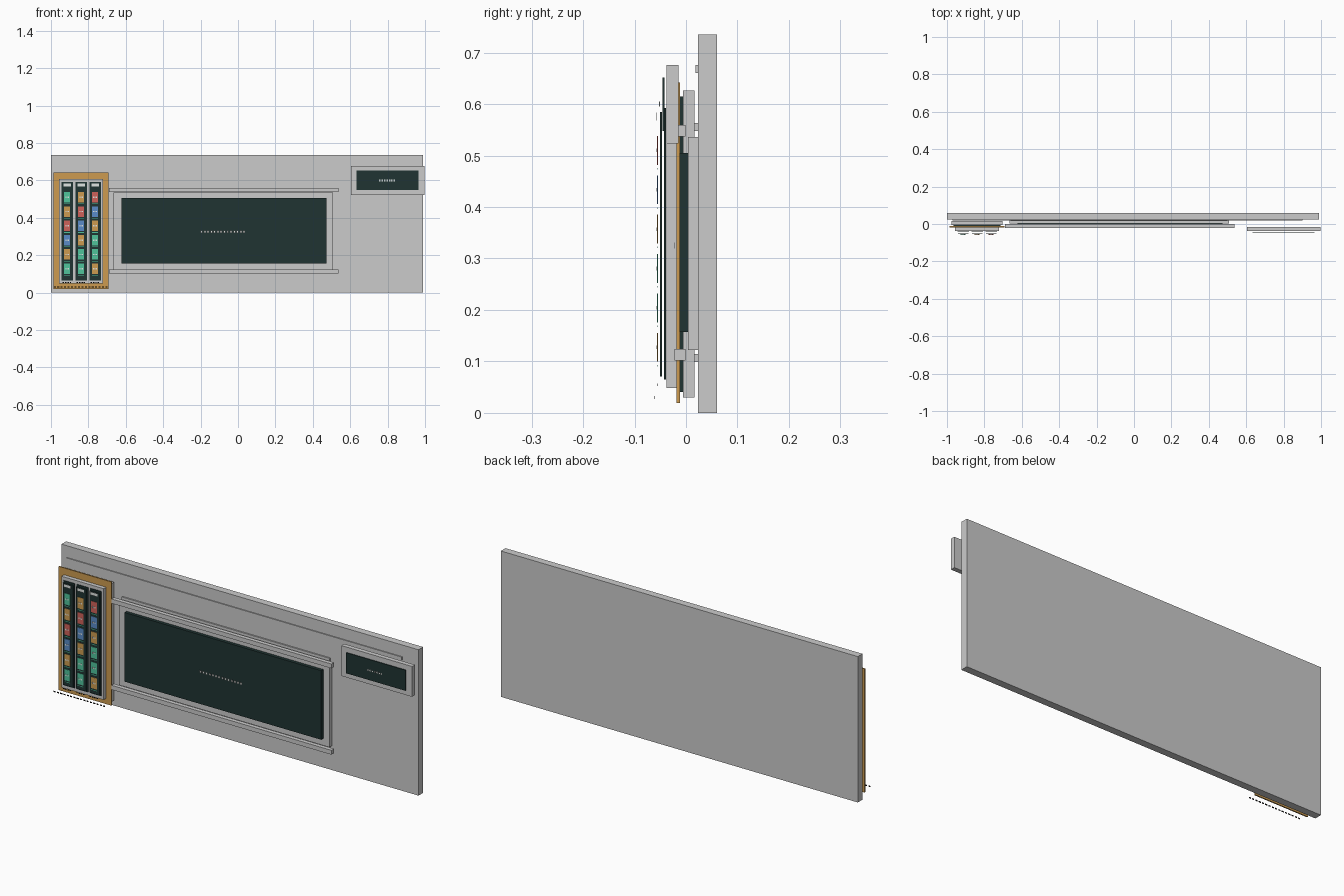
import bpy

cube = bpy.data.objects.get("Cube")
if cube:
    bpy.data.objects.remove(cube, do_unlink=True)


def material(name, r, g, b):
    m = bpy.data.materials.new(name)
    m.use_nodes = True
    m.diffuse_color = (r, g, b, 1)
    m.node_tree.nodes["Principled BSDF"].inputs["Base Color"].default_value = (r, g, b, 1)
    return m


grey = material("grey", 0.6, 0.6, 0.6)
dark = material("dark_teal", 0.014, 0.034, 0.032)
gold = material("gold", 0.61, 0.33, 0.08)
green = material("green", 0.08, 0.55, 0.33)
red = material("red", 0.63, 0.12, 0.1)
blue = material("blue", 0.1, 0.26, 0.58)
pale = material("pale", 0.75, 0.78, 0.76)
black = material("black", 0.01, 0.01, 0.01)


def box(name, x, y, z, mat):
    """Box from (low, high) pairs on each axis."""
    bpy.ops.mesh.primitive_cube_add(size=1, location=[sum(p) / 2 for p in (x, y, z)])
    ob = bpy.context.object
    ob.name = name
    ob.scale = [p[1] - p[0] for p in (x, y, z)]
    bpy.ops.object.transform_apply(location=False, rotation=False, scale=True)
    ob.data.materials.append(mat)
    return ob


def dashes(name, x, y, z, count, height, mat):
    """Row of tiny marks between two x positions."""
    step = (x[1] - x[0]) / count
    for i in range(count):
        left = x[0] + i * step
        box(name, (left, left + step * 0.6), (y, y + 0.001),
            (z - height / 2, z + height / 2), mat)


# Back wall and thin trim strips
box("back_wall", (-1, 0.99), (0.023, 0.06), (0, 0.735), grey)
box("top_trim", (-0.97, 0.9), (0.018, 0.023), (0.66, 0.676), grey)
for z in (0.548, 0.099):
    box("rail_backing", (-0.66, 0.5), (0.016, 0.023), (z, z + 0.015), grey)

# Central display with rails above and below
box("display_panel", (-0.665, 0.507), (0.004, 0.023), (0.122, 0.536), grey)
box("display_screen", (-0.623, 0.473), (-0.013, 0.004), (0.157, 0.505), dark)
dashes("display_mark", (-0.2, 0.045), -0.022, 0.325, 14, 0.012, pale)
for name, z in (("upper_rail", 0.537), ("lower_rail", 0.102)):
    box(name, (-0.69, 0.536), (-0.022, -0.001), (z, z + 0.022), grey)

# Small raised sign on the left end
box("sign_panel", (0.603, 0.997), (-0.038, -0.015), (0.523, 0.676), grey)
box("sign_screen", (0.634, 0.965), (-0.046, -0.042), (0.548, 0.652), dark)
dashes("sign_mark", (0.755, 0.845), -0.052, 0.6, 7, 0.01, pale)

# Layered cabinet on the right end
box("cabinet_base", (-0.977, -0.703), (-0.006, 0.017), (0.03, 0.626), grey)
box("cabinet_backing", (-0.965, -0.715), (-0.012, -0.006), (0.041, 0.615), dark)
box("cabinet_frame", (-0.987, -0.693), (-0.018, -0.012), (0.019, 0.642), gold)
box("cabinet_face", (-0.957, -0.722), (-0.038, -0.015), (0.048, 0.608), grey)
dashes("cabinet_mark", (-0.985, -0.69), -0.062, 0.03, 16, 0.006, black)

# Three columns of coloured tiles
columns = [
    (green, gold, red, blue, gold, green),
    (gold, red, blue, gold, green, green),
    (red, blue, gold, green, green, gold),
]
for i, tiles in enumerate(columns):
    cx = -0.913 + i * 0.0745
    box("column_back", (cx - 0.031, cx + 0.031), (-0.043, -0.039), (0.065, 0.592), dark)
    box("column_strip", (cx - 0.028, cx + 0.028), (-0.051, -0.047), (0.071, 0.585), dark)
    box("column_label", (cx - 0.02, cx + 0.02), (-0.057, -0.056), (0.568, 0.584), pale)
    for row, mat in enumerate(tiles):
        z = 0.51 - row * 0.0765
        box("tile", (cx - 0.016, cx + 0.016), (-0.056, -0.054), (z - 0.028, z + 0.028), mat)
        box("tile_edge", (cx - 0.016, cx + 0.016), (-0.056, -0.055), (z - 0.037, z - 0.034), green)
        dashes("tile_mark", (cx - 0.01, cx + 0.012), -0.058, z, 3, 0.007, pale)
    dashes("column_mark", (cx - 0.024, cx + 0.026), -0.056, 0.055, 4, 0.005, black)
